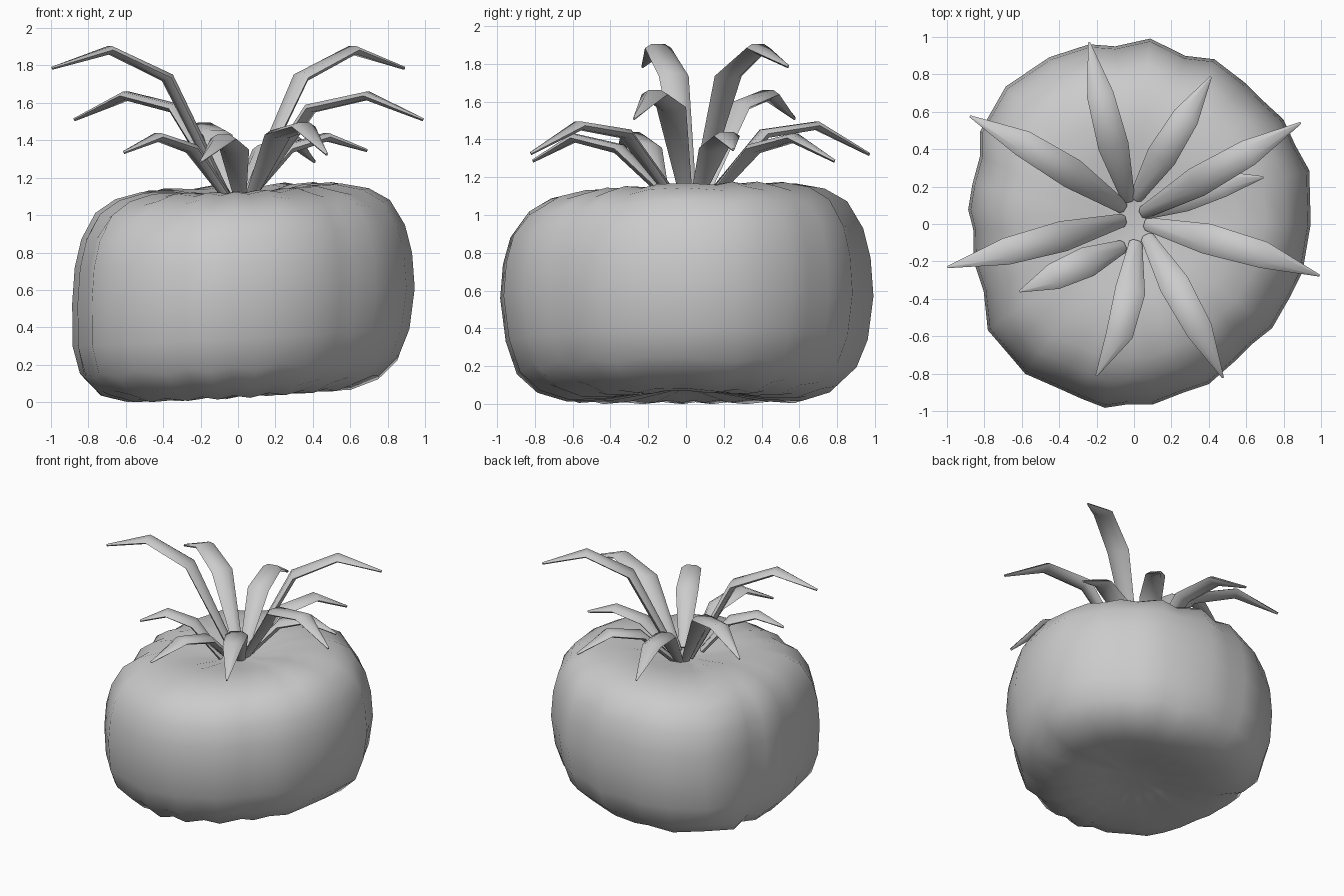
import bpy, bmesh
from math import sin, cos, radians
from mathutils import Vector

if "Cube" in bpy.data.objects:
    bpy.data.objects.remove(bpy.data.objects["Cube"])


def finish(bm, name, angle):
    bmesh.ops.recalc_face_normals(bm, faces=bm.faces)
    me = bpy.data.meshes.new(name)
    bm.to_mesh(me)
    bm.free()
    ob = bpy.data.objects.new(name, me)
    bpy.context.collection.objects.link(ob)
    bpy.ops.object.select_all(action='DESELECT')
    ob.select_set(True)
    bpy.context.view_layer.objects.active = ob
    bpy.ops.object.shade_smooth_by_angle(angle=radians(angle))
    return ob


# Fruit body: irregular ribbed outline (angle, radius) swept through a squat profile
outline = [(0, .945), (17, .98), (26, .96), (35, .975), (43, .955), (52, .96), (64, .98),
           (73, .94), (85, .995), (96, .955), (104, .99), (117, 1.0), (133, 1.005), (149, .96),
           (156, .90), (166, .89), (175, .89), (182, .86), (193, .88), (204, .88),
           (216, .966), (225, .965), (234, .99), (246, .967), (253, .975), (261, .995),
           (268, .965), (276, .97), (286, .94), (295, .945), (307, .91), (314, .90),
           (323, .925), (334, .92), (344, .937)]
profile = [(.25, .06), (.45, .035), (.64, .03), (.80, .08), (.91, .18), (.97, .34),
           (1.0, .57), (.985, .76), (.945, .91), (.86, 1.035), (.74, 1.105),
           (.58, 1.14), (.40, 1.14), (.20, 1.105)]


def tilt(x, y, z):
    low = max(0, .57 - z) / .57
    high = max(0, z - .57) / .57
    return z + .045 * x + .035 * max(0, x) * low + .035 * y * high


bm = bmesh.new()
rings = []
for f, z in profile:
    ring = []
    for i, (a, r) in enumerate(outline):
        x, y = f * r * cos(radians(a)), f * r * sin(radians(a))
        wave = .014 * (-1) ** i * f if abs(z - .57) > .35 else 0
        bulge = 1 + .07 * max(0, .57 - z) / .57 if x < 0 else 1
        ring.append(bm.verts.new((x * bulge, y, max(.003, tilt(x, y, z + wave)))))
    rings.append(ring)
n = len(outline)
for lo, hi in zip(rings, rings[1:]):
    for i in range(n):
        bm.faces.new((lo[i], lo[(i + 1) % n], hi[(i + 1) % n], hi[i]))
bottom, top = bm.verts.new((0, 0, .09)), bm.verts.new((0, 0, 1.085))
for i in range(n):
    bm.faces.new((bottom, rings[0][(i + 1) % n], rings[0][i]))
    bm.faces.new((top, rings[-1][i], rings[-1][(i + 1) % n]))
lowest = min(v.co.z for v in bm.verts)
bmesh.ops.translate(bm, verts=bm.verts, vec=(0, 0, -lowest))
finish(bm, "fruit_body", 70)


# Leaf: flattened six-sided section along a rising, then drooping path
def leaf(name, base, tip, knee_z, peak_z, sideways=0.0):
    b, t = Vector(base), Vector(tip)
    d = (t.xy - b).normalized()
    side = Vector((-d.y, d.x, 0))
    # station: fraction of length, height, half width, half depth, share of sideways bend
    stations = [(0, 1.10, .036, .02, 0), (.34, knee_z - .02, .082, .026, .8),
                (.67, peak_z - .022, .072, .022, 1), (1, t.z, .006, .008, 0)]
    pts = []
    for s, z, w, h, bend in stations:
        p = b.lerp(t.xy, s)
        pts.append(Vector((p.x, p.y, z)) + side * sideways * bend)
    bm = bmesh.new()
    loops = []
    for i, p in enumerate(pts):
        along = pts[min(i + 1, 3)] - pts[max(i - 1, 0)]
        up = along.cross(side).normalized()
        if up.z < 0:
            up = -up
        w, h = stations[i][2:4]
        loops.append([bm.verts.new(p + side * w * cos(radians(60 * k))
                                   + up * h * sin(radians(60 * k)) / .866)
                      for k in range(6)])
    for lo, hi in zip(loops, loops[1:]):
        for k in range(6):
            bm.faces.new((lo[k], lo[(k + 1) % 6], hi[(k + 1) % 6], hi[k]))
    bm.faces.new(loops[0])
    bm.faces.new(loops[-1])
    finish(bm, name, 75)


# base, tip, knee height, peak height, sideways bend
leaves = [((.05, .06), (.89, .54, 1.785), 1.755, 1.905, 0),
          ((-.06, .02), (-.995, -.23, 1.785), 1.755, 1.905, 0),
          ((.07, 0), (.99, -.275, 1.51), 1.59, 1.66, .02),
          ((-.06, .09), (-.875, .575, 1.51), 1.59, 1.66, -.02),
          ((-.03, .13), (-.24, .97, 1.32), 1.45, 1.495, .01),
          ((.01, .14), (.41, .785, 1.285), 1.37, 1.43, .0),
          ((.07, -.07), (.475, -.82, 1.325), 1.45, 1.495, .01),
          ((.01, -.10), (-.20, -.81, 1.285), 1.37, 1.43, .055),
          ((-.06, -.12), (-.61, -.36, 1.335), 1.375, 1.44, .0),
          ((.06, .06), (.69, .25, 1.345), 1.375, 1.44, .03)]
for i, args in enumerate(leaves):
    leaf(f"leaf_{i + 1}", *args)
